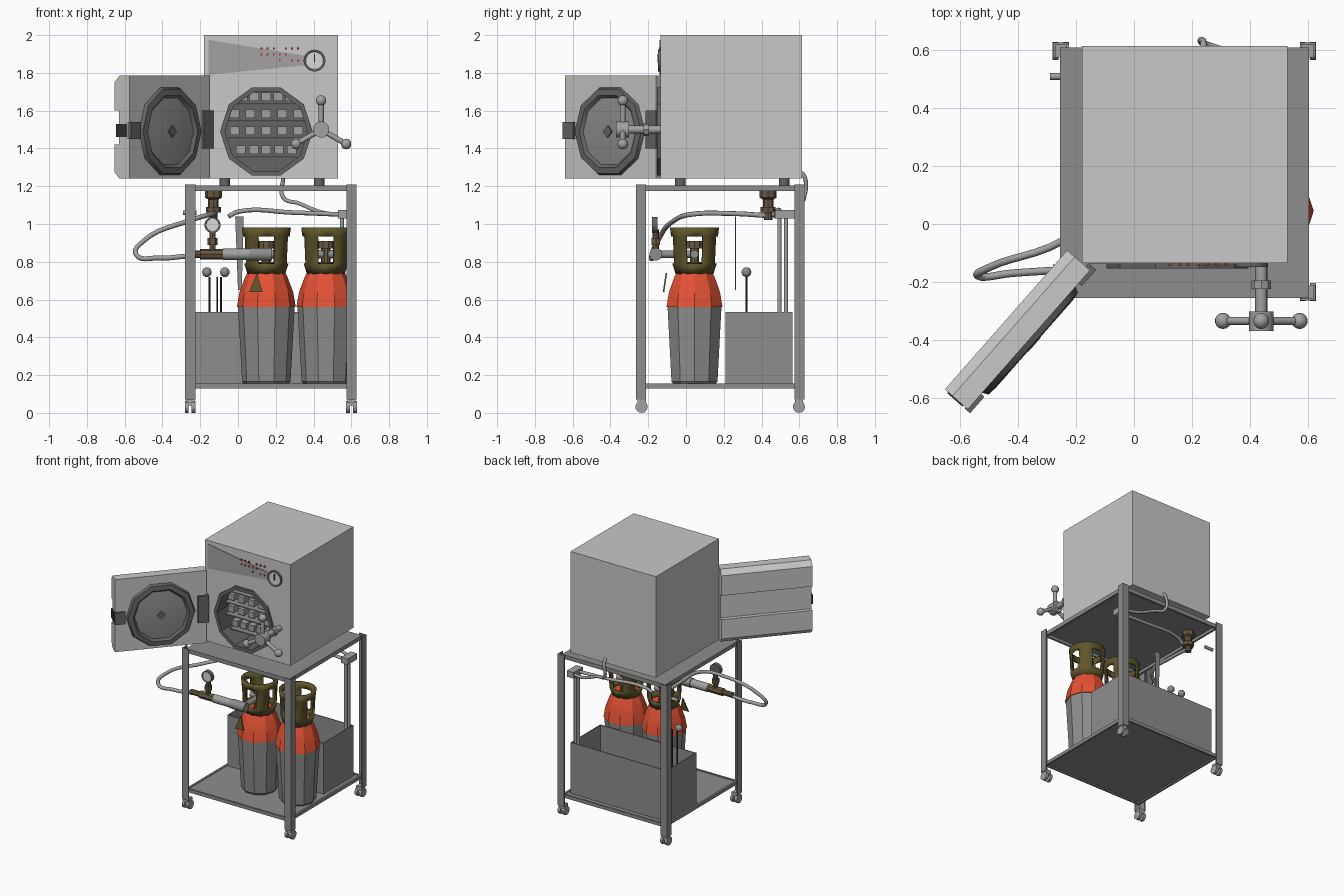
import bpy, bmesh
from math import sin, cos, pi, atan2, radians
from mathutils import Vector, Matrix

if "Cube" in bpy.data.objects:
    bpy.data.objects.remove(bpy.data.objects["Cube"])


def material(name, r, g, b):
    m = bpy.data.materials.new(name)
    m.use_nodes = True
    m.diffuse_color = (r, g, b, 1)
    m.node_tree.nodes["Principled BSDF"].inputs["Base Color"].default_value = (r, g, b, 1)
    return m


LIGHT = material("light grey", .58, .58, .58)
GREY = material("steel grey", .27, .27, .27)
MID = material("mid grey", .36, .36, .36)
DARK = material("dark grey", .13, .13, .13)
BLACK = material("near black", .03, .03, .03)
ORANGE = material("orange", .78, .085, .035)
OLIVE = material("olive", .12, .095, .025)
BROWN = material("bronze", .14, .10, .055)
RED = material("red", .5, .03, .02)
WHITE = material("dial white", .7, .7, .7)


def finish(name, bm, mats, angle=0):
    bmesh.ops.recalc_face_normals(bm, faces=bm.faces)
    me = bpy.data.meshes.new(name)
    bm.to_mesh(me)
    bm.free()
    for m in mats:
        me.materials.append(m)
    if angle:
        for p in me.polygons:
            p.use_smooth = True
        me.set_sharp_from_angle(angle=radians(angle))
    ob = bpy.data.objects.new(name, me)
    bpy.context.collection.objects.link(ob)
    return ob


def box(name, lo, hi, mat, open_top=False):
    bm = bmesh.new()
    bmesh.ops.create_cube(bm, size=1)
    lo, hi = Vector(lo), Vector(hi)
    for v in bm.verts:
        v.co = (lo + hi) / 2 + v.co * (hi - lo)
    if open_top:
        bm.normal_update()
        bmesh.ops.delete(bm, geom=[f for f in bm.faces if f.normal.z > .9], context="FACES_ONLY")
    return finish(name, bm, [mat])


def lathe(name, profile, mats, sides=16, base=(0, 0, 0), axis=(0, 0, 1), caps=(1, 1),
          bands=None, skip=None, angle=35):
    """Revolve (radius, height) pairs; bands gives the material index of each step."""
    bm = bmesh.new()
    rings = [[bm.verts.new((r * cos(2 * pi * i / sides), r * sin(2 * pi * i / sides), h))
              for i in range(sides)] for r, h in profile]
    for k in range(len(rings) - 1):
        for i in range(sides):
            if skip and skip(k, i):
                continue
            j = (i + 1) % sides
            f = bm.faces.new((rings[k][i], rings[k][j], rings[k + 1][j], rings[k + 1][i]))
            f.material_index = bands[k] if bands else 0
    for on, k in zip(caps, (0, -1)):
        if on:
            bm.faces.new(rings[k]).material_index = bands[k] if bands else 0
    rot = Vector((0, 0, 1)).rotation_difference(Vector(axis)).to_matrix().to_4x4()
    bm.transform(Matrix.Translation(base) @ rot)
    return finish(name, bm, mats, angle)


def rod(name, p, q, r, mat, sides=14):
    p, q = Vector(p), Vector(q)
    return lathe(name, [(r, 0), (r, (q - p).length)], [mat], sides, p, (q - p).normalized())


def ball(name, c, r, mat):
    bm = bmesh.new()
    bmesh.ops.create_uvsphere(bm, u_segments=14, v_segments=8, radius=r,
                              matrix=Matrix.Translation(c))
    return finish(name, bm, [mat], 60)


def prism(name, pts, vec, mat):
    bm = bmesh.new()
    f = bm.faces.new([bm.verts.new(p) for p in pts])
    geo = bmesh.ops.extrude_face_region(bm, geom=[f])["geom"]
    bmesh.ops.translate(bm, vec=vec, verts=[g for g in geo if isinstance(g, bmesh.types.BMVert)])
    return finish(name, bm, [mat])


def hose(name, pts, r, mat):
    cu = bpy.data.curves.new(name, "CURVE")
    cu.dimensions = "3D"
    cu.bevel_depth, cu.bevel_resolution, cu.resolution_u, cu.use_fill_caps = r, 2, 6, True
    sp = cu.splines.new("BEZIER")
    sp.bezier_points.add(len(pts) - 1)
    for b, p in zip(sp.bezier_points, pts):
        b.co = p
        b.handle_left_type = b.handle_right_type = "AUTO"
    cu.materials.append(mat)
    ob = bpy.data.objects.new(name, cu)
    bpy.context.collection.objects.link(ob)


def solidify(ob, t):
    m = ob.modifiers.new("Thickness", "SOLIDIFY")
    m.thickness, m.offset = t, -1


# Cabinet with a bored chamber
FRONT, CX, CZ, R = -.135, .15, 1.49, .225
cabinet = box("cabinet", (-.18, FRONT, 1.24), (.53, .615, 2), LIGHT)
cutter = rod("chamber_cutter", (CX, -.3, CZ), (CX, .5, CZ), R, LIGHT, 10)
cutter.hide_render = cutter.hide_viewport = True
cut = cabinet.modifiers.new("Chamber", "BOOLEAN")
cut.operation, cut.object, cut.solver = "DIFFERENCE", cutter, "EXACT"
lathe("chamber_liner", [(R + .02, 0), (R + .02, -.018), (R - .006, -.018), (R - .006, .62)], [DARK], 10,
      (CX, FRONT, CZ), (0, 1, 0), caps=(0, 1))
for k, (z, w) in enumerate([(1.35, .16), (1.45, .2), (1.54, .2), (1.63, .15)]):
    box(f"chamber_tray_{k}", (CX - w, -.08, z), (CX + w, .46, z + .008), GREY)
    for s in range(5):
        x = CX + (s - 2) * w * .42
        box(f"tray_support_{k}_{s}", (x - .025, -.06, z + .02), (x + .025, .45, z + .065), MID)

# Control panel, lamps and pressure dial
prism("control_panel", [(x, FRONT, z) for x, z in ((-.155, 1.975), (-.155, 1.79), (.36, 1.84), (.36, 1.89))],
      (0, -.004, 0), MID)
for row, cols in enumerate(((0, 1, 2, 4, 5, 6), (0, 1, 2, 3, 4), (3, 5, 6))):
    for c in cols:
        x, z = .125 + c * .032, 1.93 - row * .032
        box(f"lamp_{row}_{c}", (x - .005, FRONT - .009, z - .005), (x + .005, FRONT, z + .005), RED)
lathe("cabinet_dial", [(.058, 0), (.058, .014), (.048, .014), (.046, .01)], [DARK, WHITE], 20,
      (.405, FRONT, 1.865), (0, -1, 0), bands=[0, 0, 1])
box("dial_needle", (.403, FRONT - .016, 1.855), (.408, FRONT - .01, 1.9), BLACK)
for x in (-.07, .43):
    for y in (-.03, .52):
        rod("cabinet_foot", (x, y, 1.2), (x, y, 1.24), .028, DARK)

# Three-armed locking handle
hub = Vector((.44, -.335, 1.5))
rod("handle_shaft", (.44, FRONT, 1.5), hub, .021, MID)
rod("handle_collar", (.44, -.225, 1.5), (.44, -.195, 1.5), .033, MID, 8)
rod("handle_hub", hub + Vector((0, .032, 0)), hub - Vector((0, .035, 0)), .043, MID)
for k in range(3):
    a = radians(90 + 120 * k)
    end = hub + Vector((cos(a), 0, sin(a))) * .153
    rod(f"handle_arm_{k}", hub, end, .014, MID)
    ball(f"handle_knob_{k}", end, .028, MID)

# Open door, built in hinge space: x along door, y toward its inner side
hinge = Matrix.Translation((-.152, -.16, 0)) @ Matrix.Rotation(atan2(-.75, -.66), 4, "Z")
section = [(0, 1.24), (0, 1.785), (-.07, 1.785), (-.105, 1.75), (-.105, 1.6), (-.075, 1.6),
           (-.075, 1.42), (-.105, 1.42), (-.105, 1.275), (-.07, 1.24)]
lid = (.32, 0, 1.49)
door = [prism("door", [(0, y, z) for y, z in section], (.64, 0, 0), LIGHT),
        lathe("door_seal", [(.245, -.004), (.235, .02), (.2, .024), (.185, .008), (.1, .018)], [DARK, GREY], 10,
              lid, (0, 1, 0), bands=[0, 0, 0, 1]),
        rod("door_centre_boss", (.32, 0, 1.49), (.32, .026, 1.49), .032, DARK, 4),
        box("door_hinge_lug", (-.015, -.02, 1.4), (.06, .015, 1.6), DARK),
        box("door_latch_lug", (.57, -.01, 1.45), (.645, .015, 1.54), DARK),
        box("door_end_notch", (.638, -.09, 1.46), (.645, -.02, 1.53), BLACK)]
for ob in door:
    ob.matrix_world = hinge

# Trolley frame: shelves, rails, angle legs and castors
X0, X1, Y0, Y1 = -.255, .605, -.255, .61
box("top_shelf", (X0, Y0, 1.197), (X1, Y1, 1.205), GREY)
box("bottom_shelf", (X0, Y0, .14), (X1, Y1, .15), GREY)
for z in (1.175, .13):
    for y in (Y0, Y1 - .015):
        box("long_rail", (X0, y, z), (X1, y + .015, z + .025), GREY)
    for x in (X0, X1 - .015):
        box("side_rail", (x, Y0, z), (x + .015, Y1, z + .025), GREY)
for x, sx in ((-.28, 1), (.628, -1)):
    for y, sy in ((-.265, 1), (.628, -1)):
        prism("angle_leg", [(x + sx * a, y + sy * b, .07) for a, b in
              ((0, 0), (.054, 0), (.054, .008), (.008, .008), (.008, .054), (0, .054))], (0, 0, 1.14), GREY)
        cx, cy = x + sx * .027, y + sy * .03
        box("castor_fork", (cx - .022, cy - .022, .04), (cx + .022, cy + .022, .08), MID)
        for s in (-1, 1):
            rod("castor_wheel", (cx + s * .008, cy, .032), (cx + s * .028, cy, .032), .032, MID)

# Open water tank with probes
solidify(box("water_tank", (-.235, .21, .152), (.565, .565, .535), GREY, True), .01)
for x in (-.15, -.11, -.09):
    rod("probe_rod", (x, .32, .2), (x, .32, .72), .005, BLACK, 6)
for x in (-.165, -.07):
    ball("probe_head", (x, .32, .745), .026, GREY)
prism("dip_blade", [(-.015, .26, 1.04), (.03, .26, 1.04), (.02, .26, .65), (0, .26, .65)], (0, .006, 0), GREY)

# Gas cylinders with pierced collars and valves
for n, x in enumerate((.15, .465)):
    at = (x, .045, 0)
    lathe(f"gas_cylinder_{n}", [(.115, .15), (.128, .165), (.15, .56), (.156, .56), (.142, .64), (.112, .72), (.09, .76)],
          [GREY, ORANGE], 10, at, bands=[0, 0, 1, 1, 1, 1], angle=20)
    collar = lathe(f"cylinder_collar_{n}", [(.1, .735), (.117, .79), (.124, .935), (.13, .98)], [OLIVE], 16, at,
                   caps=(0, 0), skip=lambda k, i: k == 1 and i % 4 in (0, 3))
    solidify(collar, .016)
    lathe(f"cylinder_valve_{n}", [(.04, .75), (.04, .8), (.025, .8), (.025, .87), (.045, .87), (.045, .91)],
          [BROWN], 10, at)
    rod(f"valve_outlet_{n}", (x - .07, .045, .84), (x + .07, .045, .84), .022, GREY)

# Supply manifold with gauge
PY = -.16
rod("manifold_tee", (-.2, PY, .84), (-.08, PY, .84), .028, BROWN, 8)
rod("manifold_inlet", (-.28, PY, .84), (-.2, PY, .84), .02, BROWN, 8)
rod("manifold_riser", (-.135, PY, .84), (-.135, PY, .97), .017, BROWN, 8)
rod("riser_nut", (-.135, PY, .89), (-.135, PY, .925), .027, BROWN, 6)
rod("manifold_pipe", (-.08, PY, .84), (.06, PY, .84), .03, MID)
rod("manifold_nozzle", (.06, PY, .84), (.18, PY, .84), .034, GREY)
rod("manifold_feed", (.15, PY, .84), (.15, .04, .84), .02, GREY)
lathe("manifold_gauge", [(.043, 0), (.043, .03), (.035, .03), (.034, .027)], [DARK, WHITE], 18,
      (-.135, PY + .01, .995), (0, -1, 0), bands=[0, 0, 1])
lathe("shelf_fitting", [(.022, 1.02), (.022, 1.06), (.04, 1.06), (.04, 1.09), (.028, 1.09), (.028, 1.13),
                        (.045, 1.14), (.045, 1.175)], [BROWN], 8, (-.13, .435, 0))
prism("safety_tag", [(.06, -.115, .64), (.13, -.115, .64), (.1, -.1, .74)], (0, -.008, 0), OLIVE)

# Hoses and pipes
hose("looped_hose", [(-.27, PY, .83), (-.42, -.17, .82), (-.54, -.18, .84), (-.5, -.15, .91), (-.25, -.06, 1.02),
                     (-.15, .02, 1.05), (-.13, .25, 1.055), (-.13, .42, 1.045)], .013, MID)
hose("rear_pipe", [(-.05, .47, 1.04), (0, .48, 1.065), (.3, .5, 1.06), (.55, .5, 1.05)], .012, MID)
box("pipe_bracket", (.53, .47, 1.03), (.585, .58, 1.075), MID)
for y in (.495, .53):
    rod("drain_pipe", (.55, y, .4), (.55, y, 1.05), .011, MID)
hose("vent_pipe", [(.24, .6, 1.28), (.24, .628, 1.25), (.24, .625, 1.14), (.32, .6, 1.11), (.45, .58, 1.06),
                   (.55, .56, 1.05)], .011, MID)
rod("side_spigot", (-.29, .51, 1.06), (-.22, .51, 1.06), .012, MID)
